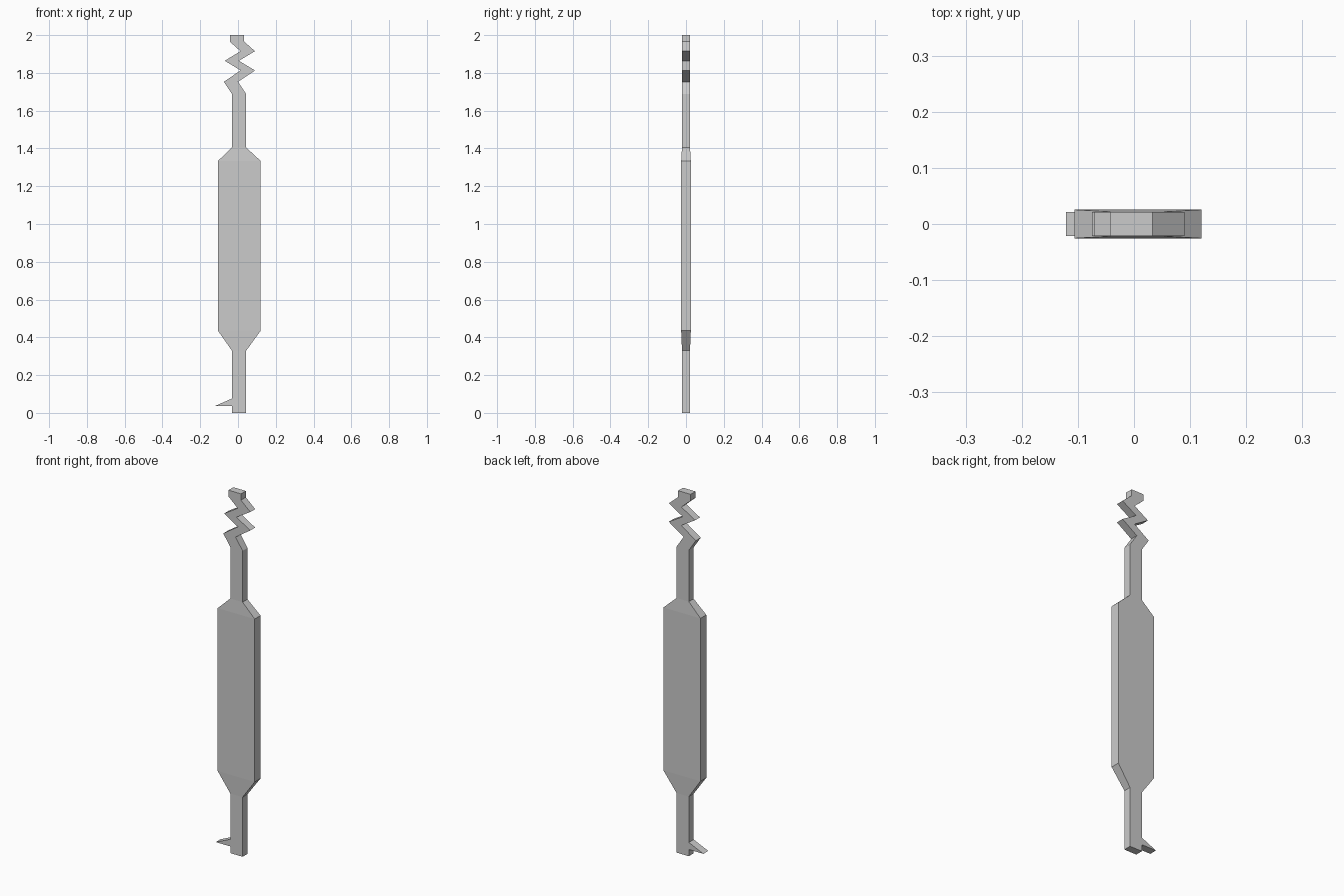
import bpy
import bmesh

if "Cube" in bpy.data.objects:
    bpy.data.objects.remove(bpy.data.objects["Cube"])

SHAFT_Y = 0.0212  # half thickness of the shaft, tip and tooth
BODY_Y = 0.0255   # half thickness of the wide handle


def make_object(name, bm):
    bmesh.ops.recalc_face_normals(bm, faces=bm.faces)
    mesh = bpy.data.meshes.new(name)
    bm.to_mesh(mesh)
    bm.free()
    obj = bpy.data.objects.new(name, mesh)
    bpy.context.collection.objects.link(obj)
    return obj


def loft(name, sections):
    """Skin rectangular sections given as (z, x_left, x_right, half_y)."""
    bm = bmesh.new()
    rings = [[bm.verts.new(p) for p in
              ((l, -h, z), (r, -h, z), (r, h, z), (l, h, z))]
             for z, l, r, h in sections]
    for a, b in zip(rings, rings[1:]):
        for i in range(4):
            j = (i + 1) % 4
            bm.faces.new((a[i], a[j], b[j], b[i]))
    bm.faces.new(rings[0])
    bm.faces.new(rings[-1])
    return make_object(name, bm)


def prism(name, profile, half_y):
    """Extrude an xz profile symmetrically along y."""
    bm = bmesh.new()
    face = bm.faces.new([bm.verts.new((x, -half_y, z)) for x, z in profile])
    out = bmesh.ops.extrude_face_region(bm, geom=[face])
    moved = [v for v in out["geom"] if isinstance(v, bmesh.types.BMVert)]
    bmesh.ops.translate(bm, verts=moved, vec=(0, 2 * half_y, 0))
    return make_object(name, bm)


# Shaft, wide handle and zigzag tip as one continuous bar
loft("pick_bar", [
    # lower shaft
    (0.000, -0.032, 0.043, SHAFT_Y),
    (0.329, -0.032, 0.043, SHAFT_Y),
    # handle
    (0.435, -0.106, 0.120, BODY_Y),
    (1.334, -0.106, 0.120, BODY_Y),
    # upper shaft
    (1.405, -0.032, 0.043, SHAFT_Y),
    (1.688, -0.032, 0.043, SHAFT_Y),
    # zigzag tip
    (1.753, -0.075, 0.000, SHAFT_Y),
    (1.813, 0.014, 0.090, SHAFT_Y),
    (1.864, -0.070, 0.005, SHAFT_Y),
    (1.915, 0.013, 0.090, SHAFT_Y),
    (1.965, -0.043, 0.033, SHAFT_Y),
    (2.000, -0.043, 0.033, SHAFT_Y),
])

# Small hooked tooth near the foot
prism("foot_tooth", [(-0.121, 0.037), (-0.032, 0.037), (-0.032, 0.076)], SHAFT_Y)
